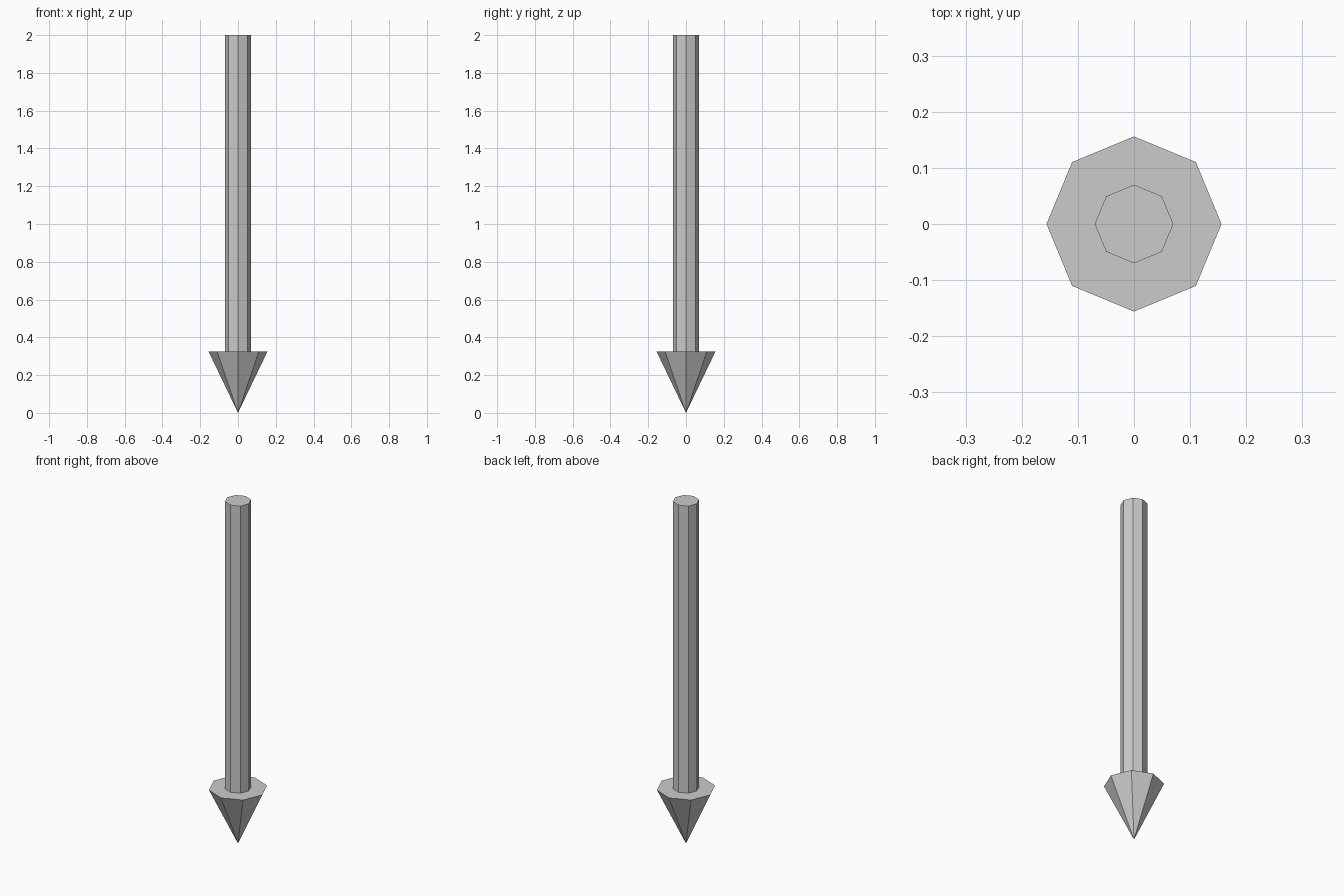
import bpy

if "Cube" in bpy.data.objects:
    bpy.data.objects.remove(bpy.data.objects["Cube"])

SIDES = 8
NECK_Z = 0.325   # where the shaft meets the head
TOP_Z = 2.0


def tapered_part(name, r_bottom, r_top, z_bottom, z_top):
    """Flat-shaded eight-sided cone or prism between two heights."""
    bpy.ops.mesh.primitive_cone_add(
        vertices=SIDES, radius1=r_bottom, radius2=r_top,
        depth=z_top - z_bottom, location=(0, 0, (z_bottom + z_top) / 2))
    obj = bpy.context.object
    obj.name = name
    return obj


# Pointed head, tip resting on the ground
tapered_part("arrow_head", 0.0, 0.156, 0.0, NECK_Z)

# Straight shaft rising from the flat back of the head
tapered_part("arrow_shaft", 0.07, 0.07, NECK_Z, TOP_Z)
